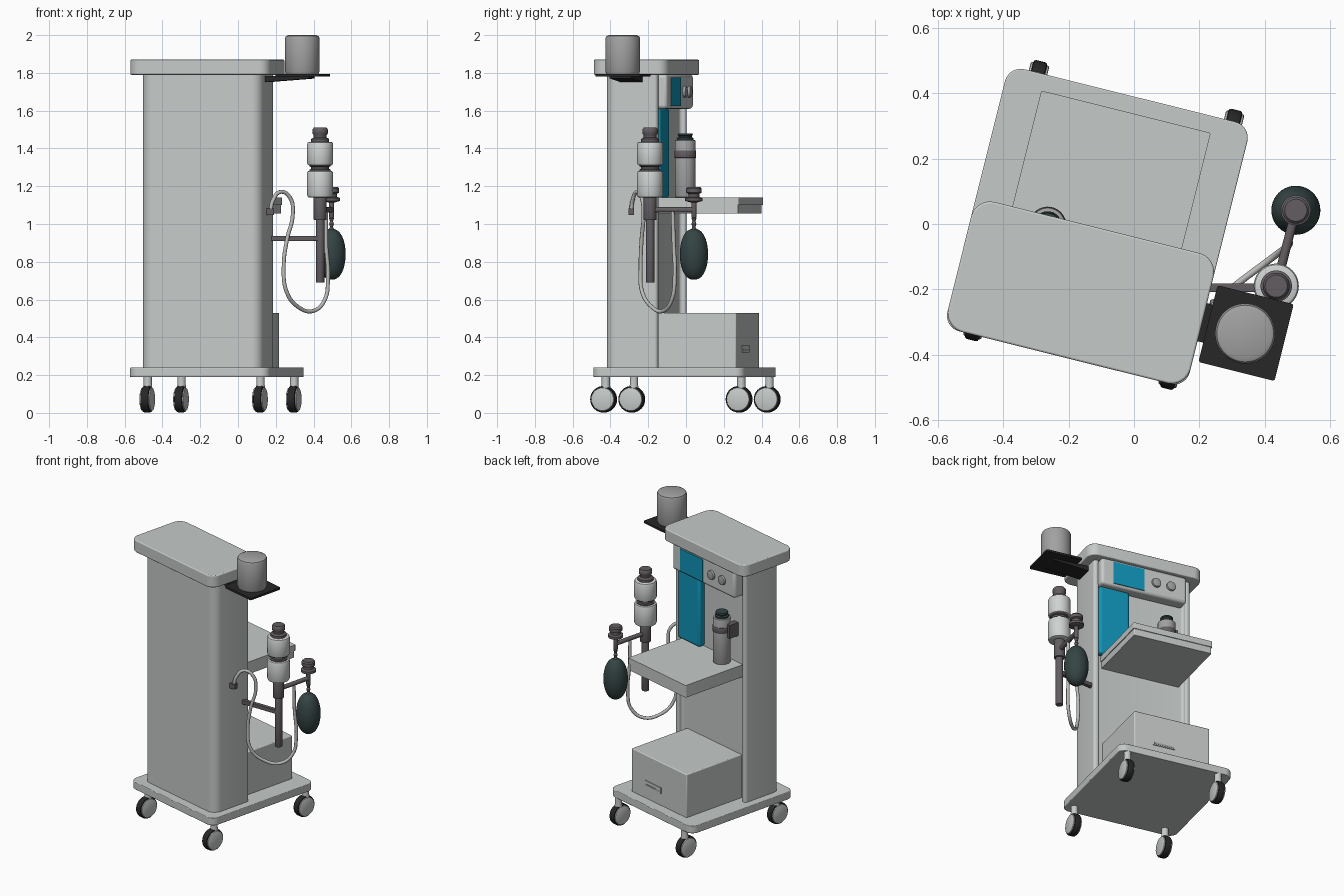
import bpy, bmesh, math
from mathutils import Matrix, Vector

if "Cube" in bpy.data.objects:
    bpy.data.objects.remove(bpy.data.objects["Cube"])

# The trolley is turned 14 degrees; its parts are laid out in a local frame
TURN = Matrix.Translation((-0.112, -0.008, 0)) @ Matrix.Rotation(math.radians(-14), 4, 'Z')
WORLD = Matrix.Identity(4)


def mat(name, r, g, b):
    m = bpy.data.materials.new(name)
    m.diffuse_color = (r, g, b, 1)
    m.use_nodes = True
    m.node_tree.nodes["Principled BSDF"].inputs["Base Color"].default_value = m.diffuse_color
    return m


BODY = mat("pale_grey", .56, .59, .58)
WHITE = mat("off_white", .62, .65, .64)
MID = mat("mid_grey", .36, .36, .36)
DARK = mat("dark_grey", .125, .11, .12)
BLACK = mat("black", .02, .02, .02)
BAG = mat("green_black_rubber", .035, .058, .058)
TEAL = mat("teal", .005, .30, .48)
HOSE = mat("hose_grey", .5, .5, .49)


def finish(name, bm, m, frame=TURN, smooth=True, bevel=0):
    me = bpy.data.meshes.new(name)
    bmesh.ops.recalc_face_normals(bm, faces=bm.faces)
    bm.transform(frame)
    bm.to_mesh(me)
    bm.free()
    me.materials.append(m)
    ob = bpy.data.objects.new(name, me)
    bpy.context.collection.objects.link(ob)
    if bevel:
        b = ob.modifiers.new("bevel", 'BEVEL')
        b.width, b.segments, b.limit_method = bevel, 3, 'ANGLE'
    if smooth:
        bpy.ops.object.select_all(action='DESELECT')
        ob.select_set(True)
        bpy.context.view_layer.objects.active = ob
        bpy.ops.object.shade_smooth_by_angle(angle=math.radians(35))
    return ob


def rounded(corners, n=8):
    """Outline from (x, y, radius) corners, each replaced by an arc."""
    pts = []
    for i, (x, y, r) in enumerate(corners):
        p = Vector((x, y))
        a = (Vector(corners[i - 1][:2]) - p).normalized()
        b = (Vector(corners[(i + 1) % len(corners)][:2]) - p).normalized()
        c = p + (a + b) * r
        for k in range(n + 1):
            t = math.pi / 2 * k / n
            pts.append(c - b * r * math.cos(t) - a * r * math.sin(t))
    return pts


def prism(name, corners, z0, z1, m, bevel=0):
    bm = bmesh.new()
    f = bm.faces.new([bm.verts.new((p.x, p.y, z0)) for p in rounded(corners)])
    ext = bmesh.ops.extrude_face_region(bm, geom=[f])
    bmesh.ops.translate(bm, vec=(0, 0, z1 - z0),
                        verts=[v for v in ext['geom'] if isinstance(v, bmesh.types.BMVert)])
    return finish(name, bm, m, bevel=bevel)


def slab(name, u0, u1, v0, v1, z0, z1, r, m, bevel=0):
    return prism(name, [(u0, v0, r), (u1, v0, r), (u1, v1, r), (u0, v1, r)], z0, z1, m, bevel)


def box(name, lo, hi, m, frame=TURN, bevel=0):
    bm = bmesh.new()
    bmesh.ops.create_cube(bm, size=1)
    for v in bm.verts:
        v.co = [lo[i] if v.co[i] < 0 else hi[i] for i in range(3)]
    return finish(name, bm, m, frame, bevel > 0, bevel)


def lathe(name, prof, m, at, frame=WORLD, axis='Z', n=40):
    """Spin (radius, height) pairs; closed by end discs."""
    bm = bmesh.new()
    rings = [[bm.verts.new((r * math.cos(2 * math.pi * k / n), r * math.sin(2 * math.pi * k / n), z))
              for k in range(n)] for r, z in prof]
    for a, b in zip(rings, rings[1:]):
        for k in range(n):
            bm.faces.new((a[k], a[(k + 1) % n], b[(k + 1) % n], b[k]))
    bm.faces.new(rings[0])
    bm.faces.new(rings[-1])
    if axis == 'X':
        bm.transform(Matrix.Rotation(math.pi / 2, 4, 'Y'))
    if axis == 'Y':
        bm.transform(Matrix.Rotation(-math.pi / 2, 4, 'X'))
    return finish(name, bm, m, frame @ Matrix.Translation(at))


def can(r, z0, z1, b=.01):
    return [(r - b, z0), (r - b * .3, z0 + b * .3), (r, z0 + b), (r, z1 - b), (r - b * .3, z1 - b * .3), (r - b, z1)]


def rod(name, p, q, r, m):
    p, q = Vector(p), Vector(q)
    d = q - p
    frame = Matrix.Translation(p) @ d.to_track_quat('Z', 'Y').to_matrix().to_4x4()
    return lathe(name, [(r, 0), (r, d.length)], m, (0, 0, 0), frame, n=20)


# Base, column with shallow back recess, and top cap
slab("base_plate", -.382, .382, -.413, .413, .19, .24, .05, BODY, .004)
prism("column", [(-.328, -.354, .06), (.328, -.354, .06), (.328, -.067, .018), (.293, -.067, .012),
                 (.293, -.10, .018), (-.293, -.10, .018), (-.293, -.067, .012), (-.328, -.067, .018)],
      .235, 1.795, BODY)
slab("top_cap", -.382, .382, -.413, -.003, 1.79, 1.87, .06, BODY, .006)

# Shelf in two layers, and drawer box with handle
slab("shelf_lower", -.262, .262, -.11, .357, 1.055, 1.10, .006, BODY)
slab("shelf_upper", -.267, .267, -.11, .362, 1.10, 1.14, .006, BODY)
box("drawer_box", (-.255, -.105, .235), (.255, .345, .53), BODY, bevel=.006)
box("drawer_handle", (-.02, .34, .32), (.13, .35, .36), BODY)
box("drawer_handle_slot", (-.01, .34, .327), (.12, .3515, .338), MID)

# Control panel, screen, knobs and teal pillar on the back
box("control_panel", (-.28, -.105, 1.61), (.30, -.02, 1.792), BODY, bevel=.018)
box("screen", (.01, -.03, 1.625), (.22, -.016, 1.775), TEAL)
for i, u in enumerate((-.07, -.17)):
    lathe(f"panel_knob_{i}", can(.03, 0, .02, .005), MID, (u, -.025, 1.70), TURN, 'Y', 24)
box("teal_pillar", (.09, -.11, 1.14), (.294, -.058, 1.612), TEAL, bevel=.015)

# Casters: black tyre, pale discs and neck
for i, (u, v) in enumerate(((-.29, -.36), (.325, -.36), (-.29, .379), (.325, .379))):
    lathe(f"caster_tyre_{i}", can(.07, -.022, .022, .008), BLACK, (u, v, .072), TURN, 'X', 32)
    lathe(f"caster_disc_{i}", can(.062, -.029, .029, .006), BODY, (u, v, .072), TURN, 'X', 32)
    lathe(f"caster_neck_{i}", [(.026, .115), (.022, .15), (.022, .195)], BODY, (u, v + .012, 0), TURN, n=20)

# Side bracket, tray and pot at the top right
slab("side_tray", .40, .64, -.327, -.085, 1.78, 1.794, .008, BLACK)
bm = bmesh.new()
bmesh.ops.create_cube(bm, size=1)
for c in bm.verts:
    out = c.co.x > 0
    c.co = (.57 if out else .31, (-.206 + c.co.y * .12),
            1.783 if c.co.z > 0 else (1.77 if out else 1.75))
finish("tray_bracket", bm, BLACK, TURN, False)
lathe("tray_pot", can(.092, 1.79, 2.0, .018), MID, (.34, -.335, 0), n=56)

# Vaporiser standing on the shelf
V = (-.264, -.004, 0)
lathe("vaporiser_body", can(.055, 1.14, 1.445, .008), MID, V)
lathe("vaporiser_band", can(.057, 1.35, 1.39, .003), DARK, V)
lathe("vaporiser_cap", [(.043, 1.44), (.043, 1.455), (.035, 1.46), (.035, 1.467), (.04, 1.472), (.037, 1.48)], BAG, V)
box("vaporiser_clip", (-.225, -.10, 1.32), (-.19, -.03, 1.41), DARK)

# Absorber pole and its two canisters
P = (.435, -.19, 0)
lathe("absorber_pole", can(.023, .69, 1.04, .003), DARK, P, n=24)
lathe("absorber_collar", can(.034, 1.02, 1.15, .004), DARK, P, n=28)
lathe("lower_canister", can(.069, 1.14, 1.282, .012), WHITE, P)
lathe("canister_joint", [(.056, 1.28), (.056, 1.288), (.048, 1.292), (.048, 1.302), (.056, 1.306), (.056, 1.315)], DARK, P)
lathe("upper_canister", can(.069, 1.31, 1.435, .012), WHITE, P)
lathe("absorber_cap", [(.048, 1.43), (.048, 1.45), (.034, 1.458), (.034, 1.47), (.041, 1.48), (.041, 1.5), (.034, 1.51)], DARK, P)
box("pole_arm", (.15, -.208, .91), (.435, -.182, .937), DARK, WORLD, .003)

# Bag arm, valve and breathing bag
B = (.495, .042, 0)
rod("bag_arm", (.435, -.19, 1.075), (.495, .042, 1.075), .014, DARK)
lathe("bag_stem", can(.013, 1.035, 1.13, .002), DARK, B, n=20)
lathe("bag_valve", [(.02, 1.115), (.046, 1.122), (.046, 1.138), (.03, 1.143), (.03, 1.16), (.041, 1.166),
                    (.041, 1.188), (.034, 1.196)], DARK, B, n=32)
lathe("bag_neck", [(.008, 1.04), (.013, 1.03), (.008, 1.015), (.013, 1.0), (.008, .985), (.015, .97), (.015, .955)],
      DARK, B, n=20)
bag = [(max(.012, .075 * math.sin(math.pi * k / 20) ** .85), .84 + .135 * math.cos(math.pi * k / 20))
       for k in range(21)]
lathe("breathing_bag", bag, BAG, B)

# Hose from the column to the bag arm
box("hose_socket", (.14, -.305, 1.048), (.19, -.275, 1.082), DARK, WORLD)
path = [(.172, -.29, 1.07), (.185, -.283, 1.125), (.225, -.26, 1.17), (.275, -.235, 1.14), (.29, -.225, 1.05),
        (.26, -.235, .92), (.242, -.24, .78), (.258, -.232, .64), (.32, -.18, .56), (.40, -.12, .54),
        (.46, -.075, .60), (.476, -.06, .72), (.466, -.065, .9), (.466, -.07, 1.065)]
cu = bpy.data.curves.new("hose", 'CURVE')
cu.dimensions, cu.bevel_depth, cu.bevel_resolution, cu.resolution_u = '3D', .0105, 3, 8
cu.use_fill_caps = True
sp = cu.splines.new('BEZIER')
sp.bezier_points.add(len(path) - 1)
for bp, co in zip(sp.bezier_points, path):
    bp.co = co
    bp.handle_left_type = bp.handle_right_type = 'AUTO'
cu.materials.append(HOSE)
bpy.context.collection.objects.link(bpy.data.objects.new("hose", cu))
